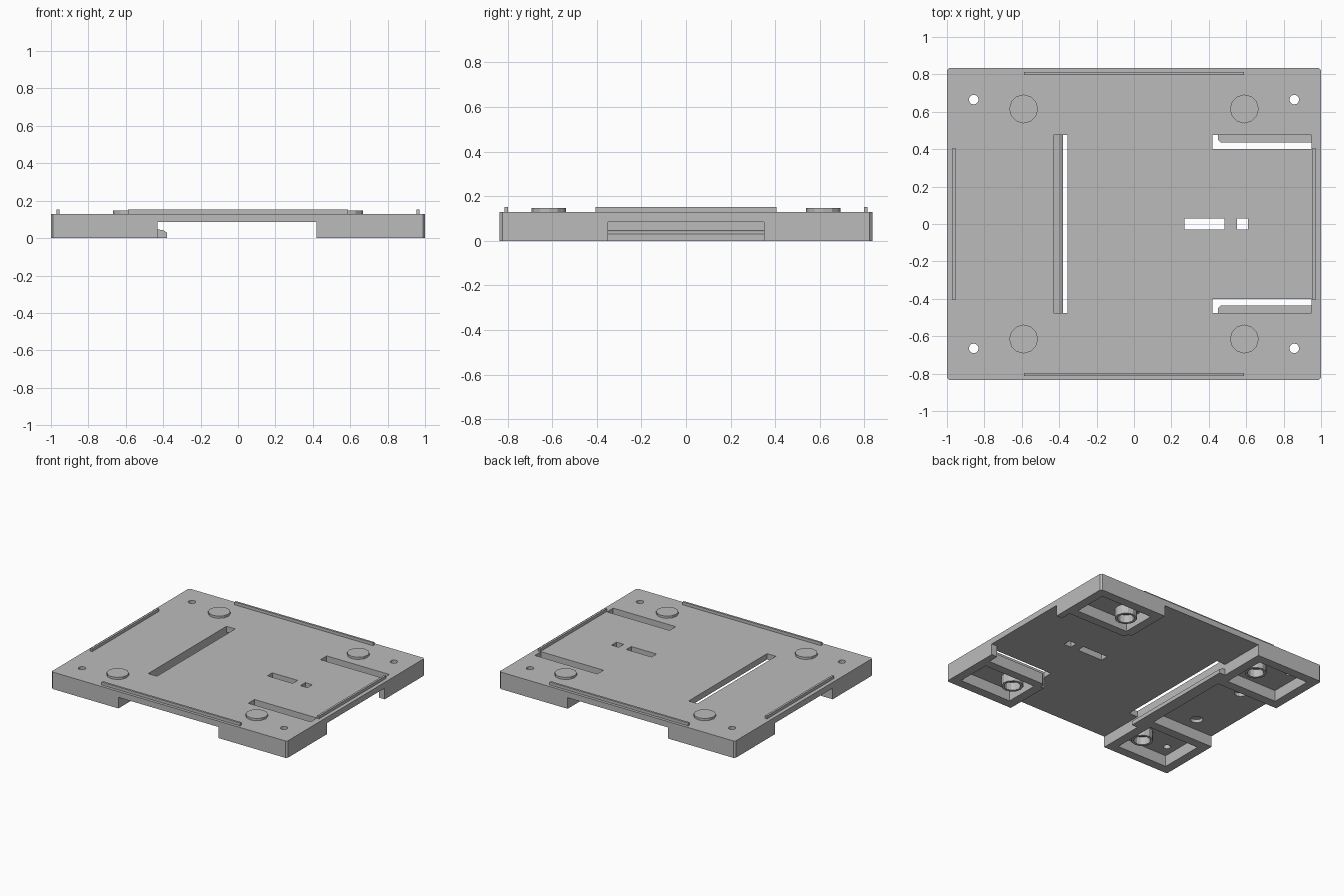
import bpy, bmesh, math

cube = bpy.data.objects.get("Cube")
if cube:
    bpy.data.objects.remove(cube, do_unlink=True)

grey = bpy.data.materials.new("light_grey_plastic")
grey.use_nodes = True
colour = (0.5, 0.5, 0.5, 1)
grey.diffuse_color = colour
grey.node_tree.nodes["Principled BSDF"].inputs["Base Color"].default_value = colour


def prism(name, outline, z0, z1):
    """Upright prism from an outline of (x, y) points."""
    bm = bmesh.new()
    face = bm.faces.new([bm.verts.new((x, y, z0)) for x, y in outline])
    top = bmesh.ops.extrude_face_region(bm, geom=[face])["geom"]
    moved = [v for v in top if isinstance(v, bmesh.types.BMVert)]
    bmesh.ops.translate(bm, vec=(0, 0, z1 - z0), verts=moved)
    bmesh.ops.recalc_face_normals(bm, faces=bm.faces)
    mesh = bpy.data.meshes.new(name)
    bm.to_mesh(mesh)
    bm.free()
    mesh.materials.append(grey)
    obj = bpy.data.objects.new(name, mesh)
    bpy.context.collection.objects.link(obj)
    return obj


def rect(x0, x1, y0, y1):
    return [(x0, y0), (x1, y0), (x1, y1), (x0, y1)]


def circle(x, y, r, sides=12):
    turns = [2 * math.pi * i / sides for i in range(sides)]
    return [(x + r * math.cos(a), y + r * math.sin(a)) for a in turns]


def cut(obj, outlines, z0, z1):
    """Cut each outline out of the object between two heights."""
    for outline in outlines:
        cutter = prism("cutter", outline, z0, z1)
        cutter.hide_render = True
        mod = obj.modifiers.new("cut", "BOOLEAN")
        mod.operation = "DIFFERENCE"
        mod.solver = "EXACT"
        mod.object = cutter
        bpy.context.view_layer.update()
        graph = bpy.context.evaluated_depsgraph_get()
        mesh = bpy.data.meshes.new_from_object(obj.evaluated_get(graph))
        obj.modifiers.clear()
        obj.data = mesh
        bpy.data.objects.remove(cutter, do_unlink=True)


W, D = 1.0, 0.835
UNDER, TOP = 0.085, 0.13
SIDES = (("front", -1), ("back", 1))

# Base plate with chamfered corners
c = 0.012
plate = prism("base_plate", [
    (-W + c, -D), (W - c, -D), (W, -D + c), (W, D - c),
    (W - c, D), (-W + c, D), (-W, D - c), (-W, -D + c)], UNDER, TOP)

# Long slot, two small windows, side slots and screw holes
openings = [rect(-0.43, -0.355, -0.475, 0.475),
            rect(0.27, 0.485, -0.03, 0.03), rect(0.55, 0.61, -0.03, 0.03)]
for _, s in SIDES:
    openings.append(rect(0.42, 0.95, *sorted((0.4 * s, 0.475 * s))))
    openings += [circle(x, 0.665 * s, 0.026) for x in (-0.857, 0.857)]
cut(plate, openings, 0, 0.2)
# Blind recesses underneath
cut(plate, [circle(-0.77, 0.24 * s, 0.045) for _, s in SIDES], 0, 0.11)

for side, s in SIDES:
    # Hollow corner feet; the left pair is stepped around the side slots
    left = [(0.42, D), (0.42, 0.475), (0.45, 0.475), (0.45, 0.45), (0.465, 0.435),
            (0.95, 0.435), (0.95, 0.35), (W, 0.35), (W, D - c), (W - c, D)]
    right = [(-0.43, D), (-0.43, 0.35), (-W, 0.35), (-W, D - c), (-W + c, D)]
    for hand, outline, hollow in (
            ("left", left, rect(0.49, 0.93, 0.5, 0.765)),
            ("right", right, rect(-0.93, -0.5, 0.42, 0.765))):
        foot = prism(f"{side}_{hand}_foot", [(x, y * s) for x, y in outline], 0, UNDER)
        cut(foot, [[(x, y * s) for x, y in hollow]], -0.1, 0.2)

        # Round pad on top with a hollow boss below
        x = 0.59 if hand == "left" else -0.59
        prism(f"{side}_{hand}_pad", circle(x, 0.615 * s, 0.077), TOP, 0.147)
        boss = prism(f"{side}_{hand}_boss", circle(x, 0.615 * s, 0.077), 0.015, UNDER)
        cut(boss, [circle(x, 0.615 * s, 0.058)], 0, 0.075)

    # Raised ridges along the edges
    prism(f"{side}_ridge", rect(-0.587, 0.587, 0.805 * s - 0.008, 0.805 * s + 0.008), TOP, 0.152)
for hand, s in (("right", -1), ("left", 1)):
    prism(f"{hand}_ridge", rect(0.963 * s - 0.008, 0.963 * s + 0.008, -0.405, 0.405), TOP, 0.152)

# Wall joining the right feet, and the catch lip along the long slot
prism("catch_wall", rect(-0.47, -0.43, -0.35, 0.35), 0, UNDER)
lip = prism("catch_lip", [(-0.43, 0), (-0.38, 0), (-0.38, 0.03), (-0.4, 0.042), (-0.43, 0.047)],
            -0.475, 0.475)
for v in lip.data.vertices:
    x, z, y = v.co
    v.co = (x, y, z)
lip.data.flip_normals()
